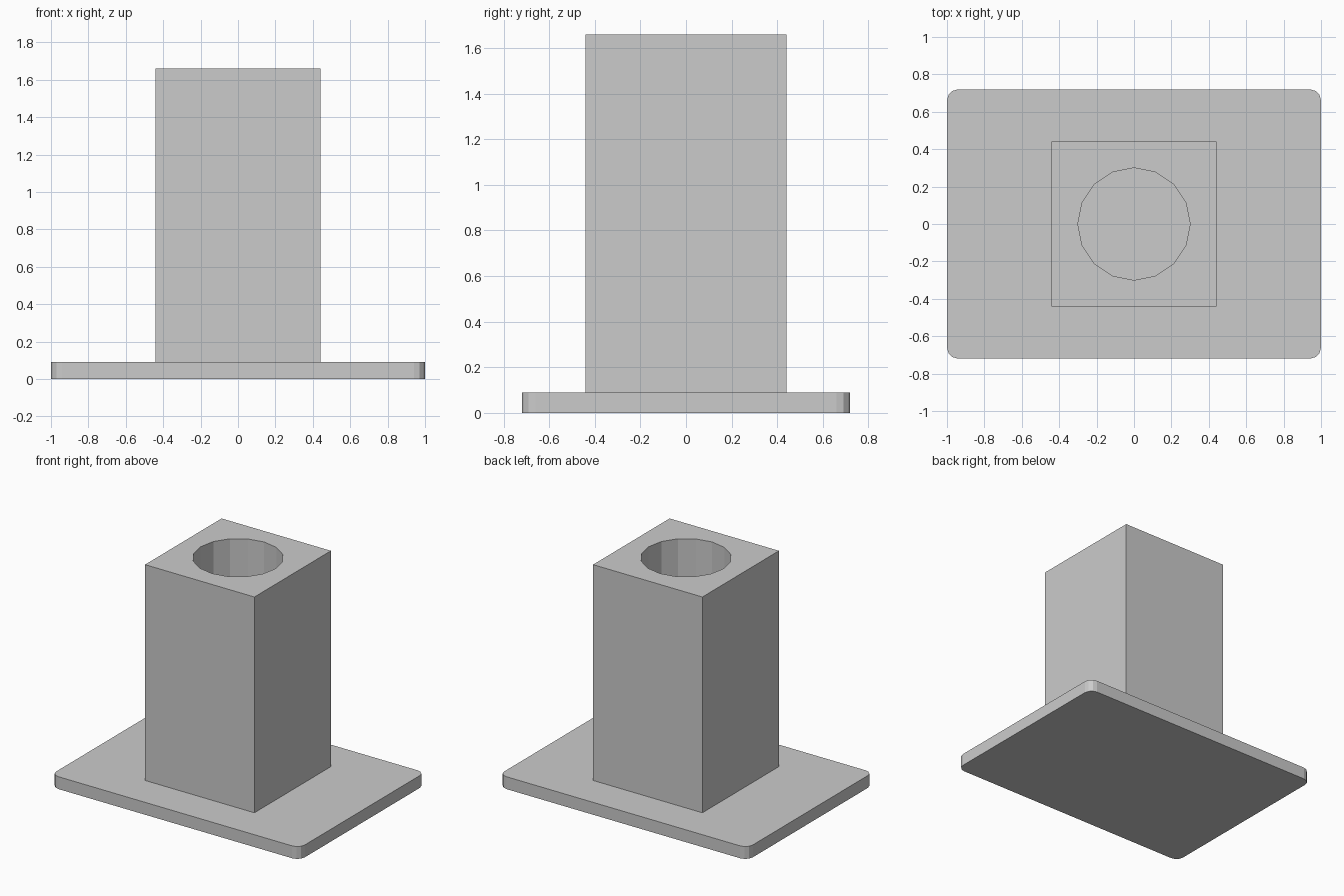
import bpy
import bmesh

if "Cube" in bpy.data.objects:
    bpy.data.objects.remove(bpy.data.objects["Cube"])


def box(name, sx, sy, z0, z1):
    bpy.ops.mesh.primitive_cube_add(size=1, location=(0, 0, (z0 + z1) / 2))
    ob = bpy.context.object
    ob.name = name
    ob.scale = (sx, sy, z1 - z0)
    bpy.ops.object.transform_apply(location=True, rotation=True, scale=True)
    return ob


BASE_TOP, SOCKET_FLOOR, TOP = 0.09, 1.17, 1.66
POST_WIDTH = 0.88

# Base plate with rounded vertical corners
base = box("base_plate", 2.0, 1.44, 0, BASE_TOP)
bm = bmesh.new()
bm.from_mesh(base.data)
corners = [e for e in bm.edges
           if abs(e.verts[0].co.z - e.verts[1].co.z) > 0.01]
bmesh.ops.bevel(bm, geom=corners, offset=0.06, segments=3, profile=0.5,
                affect='EDGES')
bm.to_mesh(base.data)
bm.free()

# Solid lower post, whose top is the floor of the socket
box("post", POST_WIDTH, POST_WIDTH, BASE_TOP, SOCKET_FLOOR)

# Upper socket block with a 16-sided round bore
socket = box("socket_block", POST_WIDTH, POST_WIDTH, SOCKET_FLOOR, TOP)
bpy.ops.mesh.primitive_cylinder_add(vertices=16, radius=0.30, depth=1.0,
                                    location=(0, 0, (SOCKET_FLOOR + TOP) / 2))
cutter = bpy.context.object
cutter.name = "bore_cutter"
cutter.hide_render = True
bore = socket.modifiers.new("bore", 'BOOLEAN')
bore.operation = 'DIFFERENCE'
bore.solver = 'EXACT'
bore.object = cutter

# Apply the bore and discard the cutter
bpy.context.view_layer.objects.active = socket
bpy.ops.object.modifier_apply(modifier=bore.name)
bpy.data.objects.remove(cutter, do_unlink=True)
